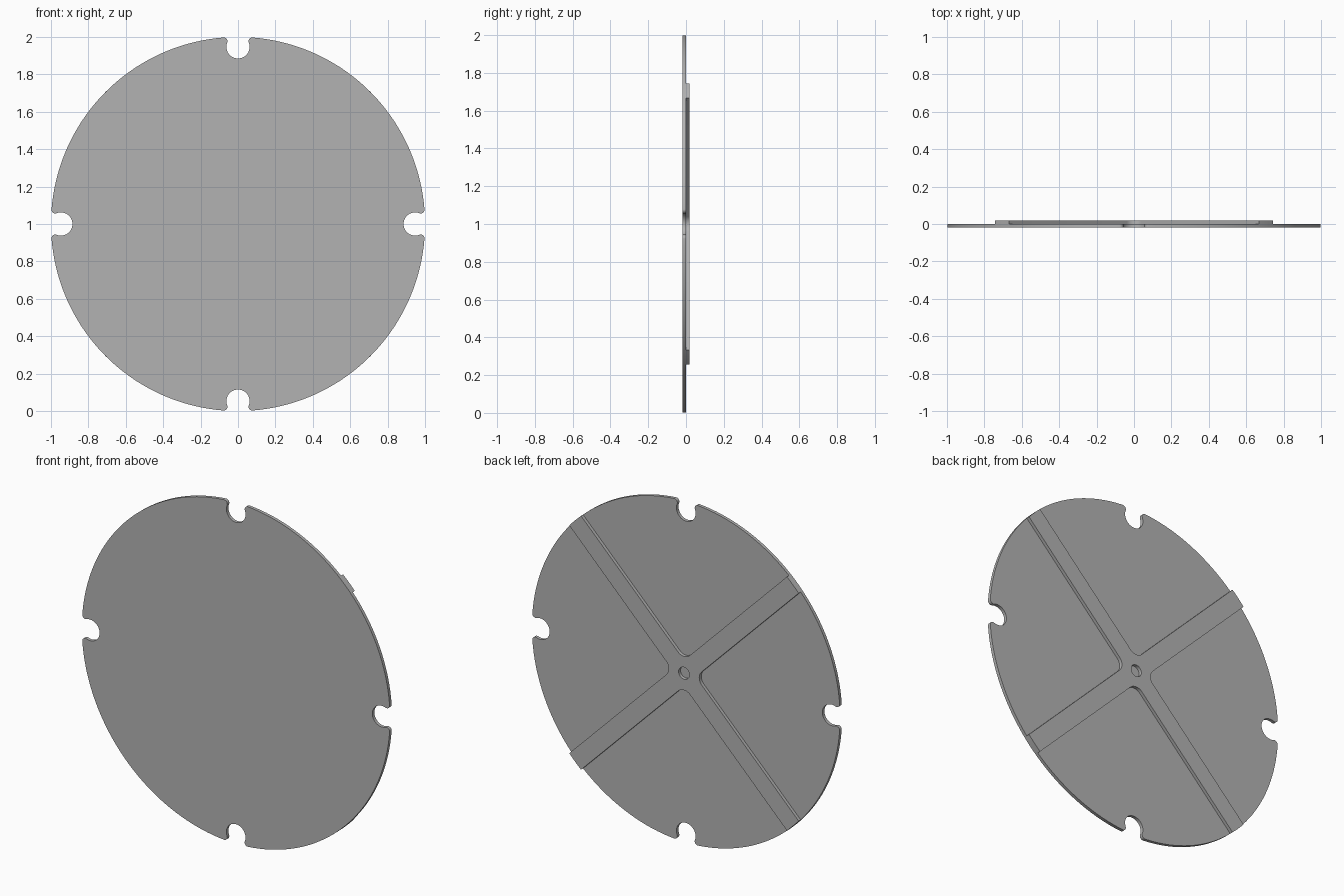
import bpy
import bmesh
from math import sin, cos, asin, atan2, hypot, pi, radians

cube = bpy.data.objects.get("Cube")
if cube:
    bpy.data.objects.remove(cube)

RADIUS = 1.0
BACK, FRONT = 0.019, -0.019        # overall thickness in y
NOTCH_R, NOTCH_C = 0.062, 0.947    # rim notch radius and centre distance
LIP_R = 0.02                       # rounded lips beside each notch
RIB_HALF, FILLET, HOLE_R = 0.054, 0.055, 0.035

grey = bpy.data.materials.new("plain grey")
grey.use_nodes = True
grey.diffuse_color = (0.45, 0.45, 0.45, 1)
grey.node_tree.nodes["Principled BSDF"].inputs["Base Color"].default_value = (0.45, 0.45, 0.45, 1)


def arc(cx, cy, r, start, end, steps):
    """Points along an arc from start to end angle."""
    angles = [start + (end - start) * i / steps for i in range(steps + 1)]
    return [(cx + r * cos(a), cy + r * sin(a)) for a in angles]


def four_times(points, offset=0.0):
    """Repeat a quarter outline around the centre."""
    out = []
    for k in range(4):
        c, s = cos(offset + k * pi / 2), sin(offset + k * pi / 2)
        out += [(c * u - s * v, s * u + c * v) for u, v in points]
    return out


def plate(name, loops, y0, y1):
    """Fill closed outlines (inner ones become holes) and extrude along y."""
    bm = bmesh.new()
    for loop in loops:
        verts = [bm.verts.new((u, y0, v + RADIUS)) for u, v in loop]
        for a, b in zip(verts, verts[1:] + verts[:1]):
            bm.edges.new((a, b))
    bmesh.ops.remove_doubles(bm, verts=bm.verts[:], dist=1e-5)
    bmesh.ops.triangle_fill(bm, use_beauty=True, edges=bm.edges[:], normal=(0, -1, 0))
    ext = bmesh.ops.extrude_face_region(bm, geom=bm.faces[:], use_keep_orig=True)
    moved = [g for g in ext["geom"] if isinstance(g, bmesh.types.BMVert)]
    bmesh.ops.translate(bm, verts=moved, vec=(0, y1 - y0, 0))
    bmesh.ops.recalc_face_normals(bm, faces=bm.faces[:])
    mesh = bpy.data.meshes.new(name)
    bm.to_mesh(mesh)
    bm.free()
    mesh.materials.append(grey)
    obj = bpy.data.objects.new(name, mesh)
    bpy.context.collection.objects.link(obj)
    bpy.ops.object.select_all(action="DESELECT")
    obj.select_set(True)
    bpy.context.view_layer.objects.active = obj
    bpy.ops.object.shade_smooth_by_angle(angle=radians(30))
    return obj


# Disc with four rounded notches: lip circles touch both the rim and the notch
reach, gap = RADIUS - LIP_R, NOTCH_R + LIP_R
lip_x = (reach ** 2 + NOTCH_C ** 2 - gap ** 2) / (2 * NOTCH_C)
lip_y = (reach ** 2 - lip_x ** 2) ** 0.5
rim = atan2(lip_y, lip_x)
inward = atan2(lip_y, NOTCH_C - lip_x)
quarter = (arc(lip_x, -lip_y, LIP_R, -rim, inward, 10)
           + arc(NOTCH_C, 0, NOTCH_R, inward - pi, -inward - pi, 28)[1:-1]
           + arc(lip_x, lip_y, LIP_R, -inward, rim, 10)
           + arc(0, 0, RADIUS, rim, pi / 2 - rim, 40)[1:-1])
plate("disc", [four_times(quarter)], FRONT, 0.0)

# Diagonal cross rib on the back, filleted at the middle, with a blind centre hole
half_angle = asin(RIB_HALF / RADIUS)
corner = RIB_HALF + FILLET
arm = (arc(0, 0, RADIUS, -half_angle, half_angle, 6)
       + arc(corner, corner, FILLET, 1.5 * pi, pi, 10))
hole = arc(0, 0, HOLE_R, 0, 2 * pi, 32)[:-1]
plate("cross_rib", [four_times(arm, pi / 4), hole], 0.0, BACK)
